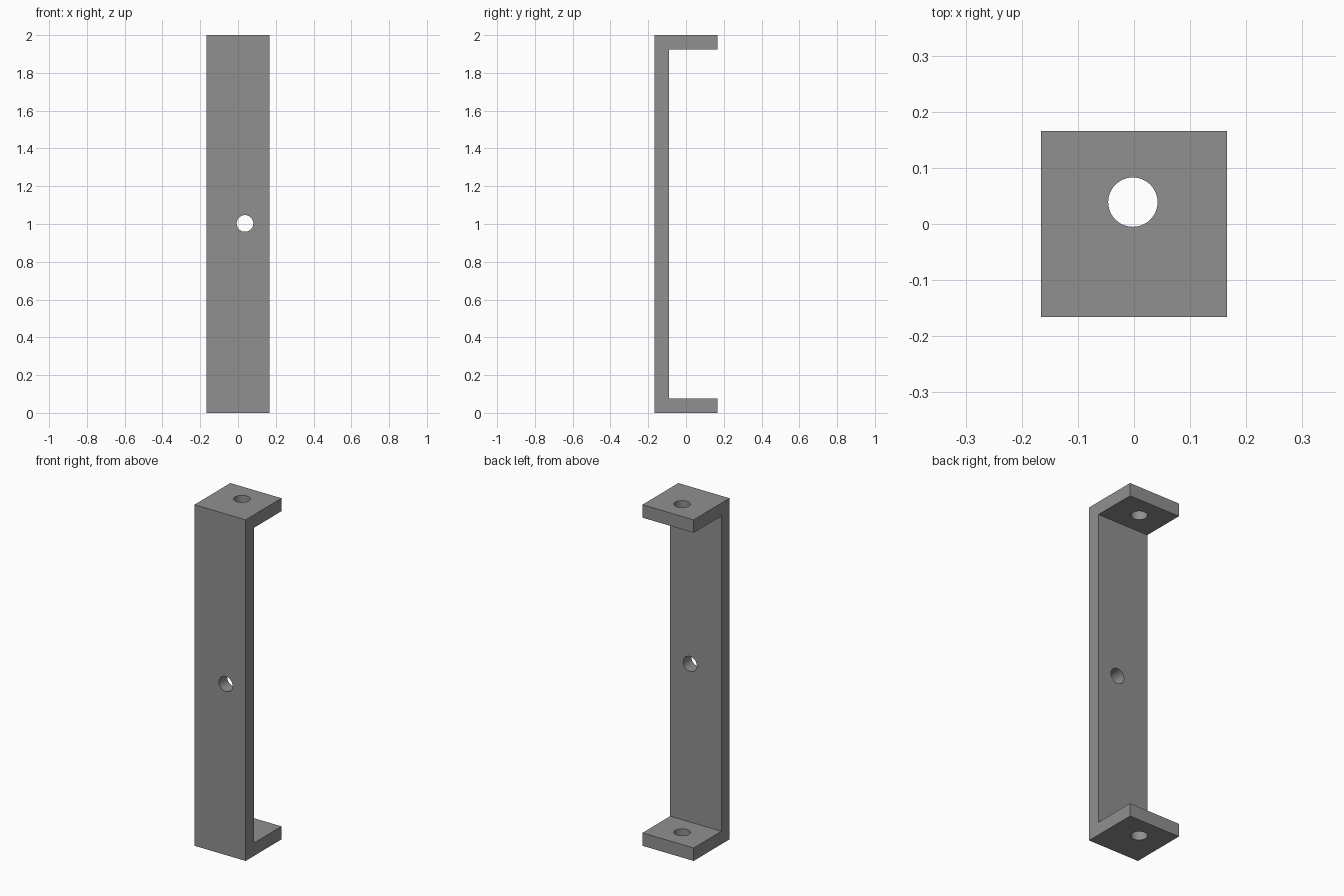
import bpy
import bmesh
import math

if "Cube" in bpy.data.objects:
    bpy.data.objects.remove(bpy.data.objects["Cube"])

W = 0.166      # half width and half depth
T = 0.076      # plate thickness
H = 2.0        # height
R = 0.044      # hole radius

grey = bpy.data.materials.new("mid_grey")
grey.diffuse_color = (0.28, 0.28, 0.28, 1)
grey.use_nodes = True
grey.node_tree.nodes["Principled BSDF"].inputs["Base Color"].default_value = grey.diffuse_color

# Bracket: C-shaped side profile extruded across the width
profile = [(-W, 0), (W, 0), (W, T), (-W + T, T),
           (-W + T, H - T), (W, H - T), (W, H), (-W, H)]
bm = bmesh.new()
face = bm.faces.new([bm.verts.new((-W, y, z)) for y, z in profile])
ext = bmesh.ops.extrude_face_region(bm, geom=[face])
bmesh.ops.translate(bm, vec=(2 * W, 0, 0),
                    verts=[v for v in ext["geom"] if isinstance(v, bmesh.types.BMVert)])
bmesh.ops.recalc_face_normals(bm, faces=bm.faces)
mesh = bpy.data.meshes.new("bracket")
bm.to_mesh(mesh)
bm.free()
mesh.materials.append(grey)
bracket = bpy.data.objects.new("bracket", mesh)
bpy.context.collection.objects.link(bracket)


def drill(name, location, depth, rotation=(0, 0, 0)):
    """Cut a round hole through the bracket."""
    bpy.ops.mesh.primitive_cylinder_add(vertices=48, radius=R, depth=depth,
                                        location=location, rotation=rotation)
    cutter = bpy.context.object
    cutter.name = name
    cutter.hide_render = True
    cutter.data.materials.append(grey)
    mod = bracket.modifiers.new(name, "BOOLEAN")
    mod.operation = "DIFFERENCE"
    mod.solver = "EXACT"
    mod.object = cutter
    bpy.ops.object.select_all(action="DESELECT")
    bpy.context.view_layer.objects.active = bracket
    bracket.select_set(True)
    bpy.ops.object.modifier_apply(modifier=mod.name)
    bpy.data.objects.remove(cutter)


# Holes in both flanges, and the off-centre hole in the long plate
for z in (T / 2, H - T / 2):
    drill("flange_hole", (-0.002, 0.039, z), 2 * T)
drill("plate_hole", (0.037, -W + T / 2, 1.003), 2 * T, (math.pi / 2, 0, 0))

bpy.ops.object.shade_smooth_by_angle(angle=math.radians(30))
